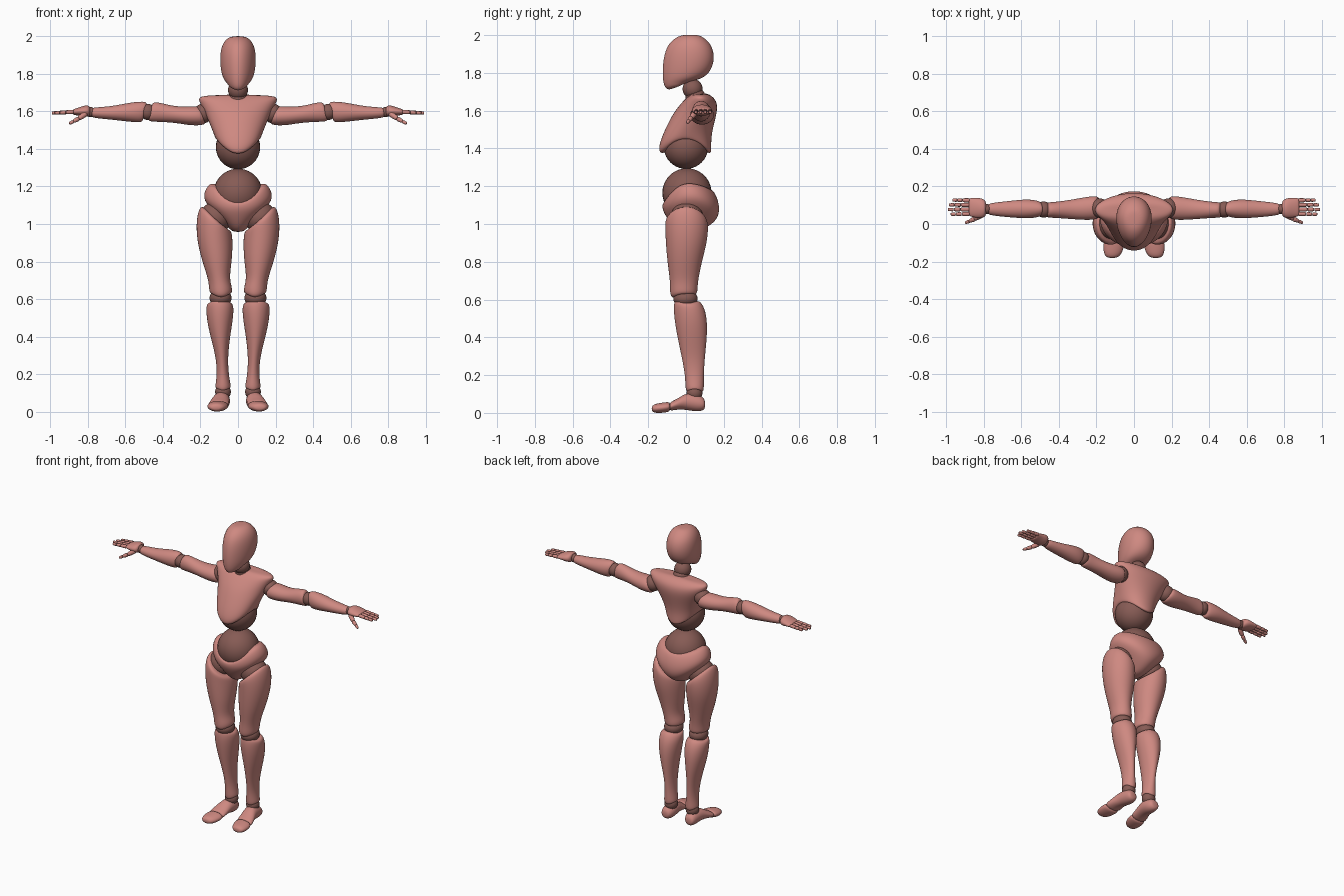
import bpy, bmesh
from math import sin, cos, pi
from mathutils import Vector


def material(name, color):
    m = bpy.data.materials.new(name)
    m.diffuse_color = color
    return m


SKIN = material("rose_shell", (0.62, 0.25, 0.22, 1))
JOINT = material("dark_joint", (0.24, 0.105, 0.09, 1))


def finish(name, bm, mat, mirror, subdiv):
    bmesh.ops.recalc_face_normals(bm, faces=bm.faces)
    me = bpy.data.meshes.new(name)
    bm.to_mesh(me)
    bm.free()
    for p in me.polygons:
        p.use_smooth = True
    ob = bpy.data.objects.new(name, me)
    bpy.context.collection.objects.link(ob)
    me.materials.append(mat)
    if mirror:
        ob.modifiers.new("mirror", 'MIRROR').use_mirror_merge = False
    if subdiv:
        s = ob.modifiers.new("subdivision", 'SUBSURF')
        s.levels = s.render_levels = subdiv
    return ob


def loft(name, rings, mat=SKIN, mirror=True, subdiv=2):
    """Skin a list of point rings and cap both ends."""
    bm = bmesh.new()
    vs = [[bm.verts.new(p) for p in r] for r in rings]
    n = len(vs[0])
    for a, b in zip(vs, vs[1:]):
        for i in range(n):
            j = (i + 1) % n
            bm.faces.new((a[i], a[j], b[j], b[i]))
    bm.faces.new(vs[0])
    bm.faces.new(vs[-1])
    return finish(name, bm, mat, mirror, subdiv)


def ball(name, c, r, mat=JOINT, mirror=True, scale=(1, 1, 1)):
    bm = bmesh.new()
    bmesh.ops.create_uvsphere(bm, u_segments=32, v_segments=20, radius=r)
    for v in bm.verts:
        v.co = Vector(c) + Vector(a * b for a, b in zip(v.co, scale))
    return finish(name, bm, mat, mirror, 0)


def hring(zf, zs, zb, x0, x1, yf, yb, egg=0, tilt=0, n=20):
    """Ring round z: heights at front, side and back, then x and y limits."""
    pts = []
    for i in range(n):
        c, s = cos(2 * pi * i / n), sin(2 * pi * i / n)
        z = zs * c * c + (zb if s > 0 else zf) * s * s + tilt * c
        x = (x0 + x1) / 2 + (x1 - x0) / 2 * c * (1 + egg * s)
        pts.append((x, (yf + yb) / 2 + (yb - yf) / 2 * s, z))
    return pts


def xring(x, y, z, ry, rz, slant=0, n=16):
    """Ring round x."""
    return [(x + slant * sin(2 * pi * i / n), y + ry * cos(2 * pi * i / n),
             z + rz * sin(2 * pi * i / n)) for i in range(n)]


def yring(y, x, hw, z0, z1, n=16):
    """Ring round y."""
    return [(x + hw * cos(2 * pi * i / n), y,
             (z0 + z1) / 2 + (z1 - z0) / 2 * sin(2 * pi * i / n)) for i in range(n)]


def bone(name, a, b, r0, r1):
    """Small rounded finger segment from a to b."""
    a, b = Vector(a), Vector(b)
    d = (b - a).normalized()
    u = d.cross(Vector((0, 0, 1))).normalized()
    v = d.cross(u)
    rings = []
    for t, r in ((0, r0 * .7), (.1, r0), (.5, (r0 + r1) * .48), (.9, r1), (1, r1 * .7)):
        rings.append([a.lerp(b, t) + r * (u * cos(k * pi / 4) + v * sin(k * pi / 4)) * 1.05
                      for k in range(8)])
    loft(name, rings, subdiv=1)


# head and neck
head = [(2.002, .025, -.01, .06), (1.992, .06, -.05, .09), (1.95, .09, -.1, .138),
        (1.88, .098, -.121, .155), (1.81, .091, -.126, .135), (1.77, .077, -.124, .09)]
rings = [hring(z, z, z, -w, w, f, b, .12) for z, w, f, b in head]
rings += [hring(1.735, 1.75, 1.757, -.058, .058, -.118, .03, .1),
          hring(1.715, 1.728, 1.742, -.045, .045, -.105, -.01, .1),
          hring(1.71, 1.72, 1.73, -.02, .02, -.085, -.04)]
loft("head", rings, mirror=False)
ball("neck_ball", (0, .035, 1.715), .053, mirror=False)
ball("neck_base", (0, .05, 1.672), .052, mirror=False)

# chest shell with arched lower edge
chest = [(1.375, 1.455, 1.375, .095, -.115, .115, 0), (1.37, 1.45, 1.37, .115, -.138, .135, 0),
         (1.40, 1.465, 1.40, .125, -.148, .136, 0), (1.46, 1.50, 1.46, .138, -.13, .135, .05),
         (1.53, 1.55, 1.53, .158, -.098, .15, .1), (1.59, 1.60, 1.60, .18, -.066, .168, .15),
         (1.635, 1.645, 1.645, .205, -.03, .165, .12), (1.662, 1.672, 1.672, .215, -.005, .145, .08),
         (1.683, 1.684, 1.688, .19, .02, .12, 0), (1.69, 1.688, 1.692, .09, .04, .1, 0)]
loft("chest", [hring(a, s, b, -w, w, f, k, e) for a, s, b, w, f, k, e in chest], mirror=False)
ball("waist_ball", (0, 0, 1.41), .118, mirror=False)

# pelvis bowl and its ball
ball("pelvis_ball", (0, .005, 1.165), .13, mirror=False)
pelvis = [(1.11, 1.215, 1.175, .12, -.11, .12), (1.108, 1.222, 1.185, .155, -.127, .145),
          (1.08, 1.165, 1.12, .188, -.128, .175), (1.05, 1.115, 1.06, .18, -.115, .18),
          (1.01, 1.05, 1.015, .115, -.09, .16), (.975, .985, .98, .055, -.06, .11),
          (.957, .957, .957, .03, -.025, .05)]
loft("pelvis", [hring(a, s, b, -w, w, f, k) for a, s, b, w, f, k in pelvis], mirror=False)

# legs: z front, side, back, x limits, y limits, tilt
ball("hip_ball", (.118, .005, 1.035), .085)
thigh = [(1.03, 1.035, 1.03, .065, .18, -.08, .085, .06), (1.025, 1.03, 1.02, .037, .206, -.112, .115, .065),
         (.98, .98, .98, .03, .225, -.112, .12, .04), (.90, .90, .90, .027, .22, -.108, .112, .01),
         (.80, .80, .80, .032, .192, -.1, .085, 0), (.71, .71, .71, .046, .16, -.086, .066, 0),
         (.66, .66, .66, .03, .155, -.086, .062, 0), (.615, .63, .63, .031, .152, -.084, .06, 0),
         (.605, .628, .625, .05, .13, -.06, .04, 0)]
loft("thigh", [hring(*t[:7], tilt=t[7]) for t in thigh])
ball("knee_ball", (.093, -.003, .605), .056, scale=(1.05, 1.15, .85))
calf = [(.595, .58, .59, .05, .14, -.045, .055), (.598, .58, .595, .03, .165, -.062, .075),
        (.55, .55, .55, .021, .171, -.067, .102), (.48, .48, .48, .028, .166, -.06, .114),
        (.39, .39, .39, .043, .145, -.044, .111), (.29, .29, .29, .054, .118, -.022, .1),
        (.20, .20, .20, .05, .112, -.005, .094), (.135, .135, .135, .037, .122, -.004, .096),
        (.11, .125, .11, .04, .12, .002, .092), (.11, .125, .11, .06, .1, .02, .07)]
loft("calf", [hring(*t) for t in calf])
ball("ankle_ball", (.08, .045, .105), .042)
foot = [(.102, .09, .02, .03, .06), (.092, .088, .036, .01, .085), (.05, .085, .046, .006, .105),
        (0, .09, .046, .016, .107), (-.045, .1, .053, .018, .075), (-.08, .104, .057, .01, .06),
        (-.086, .104, .045, .018, .05)]
loft("foot", [yring(*t) for t in foot])
toes = [(-.084, .105, .045, .015, .05), (-.091, .105, .057, .004, .06), (-.13, .11, .056, -.001, .054),
        (-.165, .114, .045, -.001, .048), (-.182, .117, .024, .008, .035)]
loft("toes", [yring(*t) for t in toes])

# arms
ball("shoulder_ball", (.185, .085, 1.59), .052)
upper = [(.185, .088, 1.58, .04, .035, .012), (.19, .088, 1.578, .064, .052, .015),
         (.25, .083, 1.576, .064, .053, 0), (.33, .078, 1.582, .053, .043, 0),
         (.42, .075, 1.597, .043, .053, 0), (.465, .075, 1.598, .042, .053, -.012),
         (.47, .075, 1.598, .028, .036, -.01)]
loft("upper_arm", [xring(*t) for t in upper])
ball("elbow_ball", (.482, .077, 1.598), .043)
fore = [(.497, .078, 1.598, .028, .04, -.01), (.498, .08, 1.598, .043, .058, -.012),
        (.56, .081, 1.597, .053, .055, 0), (.63, .08, 1.594, .048, .043, 0),
        (.70, .079, 1.592, .041, .034, 0), (.775, .079, 1.594, .032, .028, 0),
        (.782, .079, 1.594, .02, .02, 0)]
loft("forearm", [xring(*t) for t in fore])
ball("wrist_ball", (.787, .08, 1.597), .027)
palm = [(.788, .082, 1.6, .025, .018), (.793, .083, 1.602, .045, .03), (.815, .084, 1.602, .056, .032),
        (.85, .087, 1.6, .053, .022), (.877, .09, 1.597, .05, .016), (.882, .09, 1.597, .04, .01)]
loft("palm", [xring(*t) for t in palm])

# fingers and thumb, three segments each
fingers = [(.054, .052, .978), (.078, .077, .993), (.102, .102, .987), (.126, .128, .968)]
for k, (y0, y1, tip) in enumerate(fingers):
    base, cuts = Vector((.876, y0, 1.598)), (0, .42, .73, 1)
    end = Vector((tip, y1, 1.592))
    for s in range(3):
        bone(f"finger_{k + 1}_segment_{s + 1}", base.lerp(end, cuts[s]), base.lerp(end, cuts[s + 1]),
             .0125 - .001 * s, .0115 - .0013 * s)
path = [(.81, .05, 1.59), (.85, .027, 1.562), (.878, .015, 1.547), (.9, .006, 1.535)]
for s, (a, b) in enumerate(zip(path, path[1:])):
    bone(f"thumb_segment_{s + 1}", a, b, .017 - .003 * s, .014 - .003 * s)
